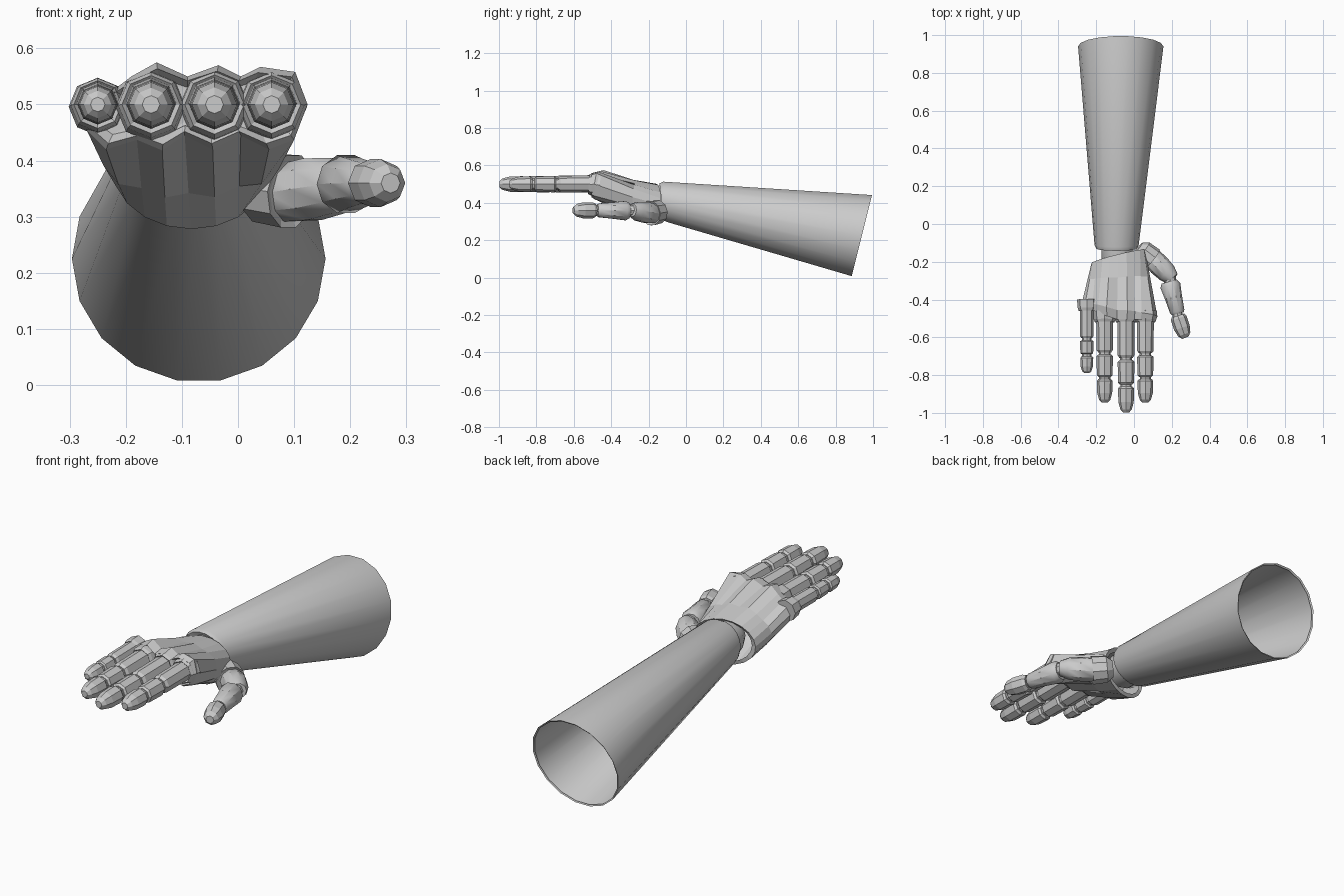
import bpy, bmesh, math
from mathutils import Vector

if "Cube" in bpy.data.objects:
    bpy.data.objects.remove(bpy.data.objects["Cube"])


def loft(name, rings, start=True, end=True, smooth=None):
    """Skin a list of equal-length point rings, with optional end caps."""
    bm = bmesh.new()
    vs = [[bm.verts.new(p) for p in r] for r in rings]
    n = len(rings[0])
    for a, b in zip(vs, vs[1:]):
        for i in range(n):
            j = (i + 1) % n
            bm.faces.new((a[i], a[j], b[j], b[i]))
    caps = []
    if start:
        caps.append(bm.faces.new(vs[0][::-1]))
    if end:
        caps.append(bm.faces.new(vs[-1]))
    if caps:
        bmesh.ops.triangulate(bm, faces=caps)
    bmesh.ops.recalc_face_normals(bm, faces=bm.faces[:])
    me = bpy.data.meshes.new(name)
    bm.to_mesh(me)
    bm.free()
    ob = bpy.data.objects.new(name, me)
    bpy.context.collection.objects.link(ob)
    if smooth:
        bpy.ops.object.select_all(action='DESELECT')
        ob.select_set(True)
        bpy.context.view_layer.objects.active = ob
        bpy.ops.object.shade_smooth_by_angle(angle=math.radians(smooth))
    return ob


def oval(center, rx, up, n):
    c, u = Vector(center), Vector(up)
    return [c + Vector((rx, 0, 0)) * math.cos(t) + u * math.sin(t)
            for t in (2 * math.pi * i / n for i in range(n))]


def tube(name, a, b, stations, n=8, caps=True, smooth=None):
    """Round rod from a to b; stations are (fraction, radius)."""
    a, b = Vector(a), Vector(b)
    q = (b - a).to_track_quat('Z', 'Y')
    rings = []
    for f, r in stations:
        c = a.lerp(b, f)
        rings.append([c + q @ Vector((r * math.cos(t), r * math.sin(t), 0))
                      for t in (2 * math.pi * i / n for i in range(n))])
    return loft(name, rings, caps, caps, smooth)


# forearm: wide open sleeve, rolled in at the wrist
loft("forearm", [
    oval((-0.07, 0.935, 0.225), 0.219, (0, 0.053, 0.213), 18),
    oval((-0.07, 0.94, 0.225), 0.226, (0, 0.055, 0.22), 18),
    oval((-0.092, -0.11, 0.405), 0.117, (0, -0.012, 0.11), 18),
    oval((-0.092, -0.13, 0.405), 0.108, (0, -0.012, 0.101), 18),
    oval((-0.092, -0.125, 0.405), 0.088, (0, -0.01, 0.085), 18),
], start=False, end=False, smooth=30)

# wrist joint
tube("wrist", (-0.088, -0.08, 0.405), (-0.088, -0.24, 0.41),
     [(0, 0.085), (0.7, 0.085), (1, 0.06)], 16, smooth=30)

# palm: oval cuff lofted to a scalloped knuckle outline
knuckles = [(0.124, 0.50), (0.102, 0.558), (0.04, 0.567), (0.005, 0.55),
            (-0.035, 0.57), (-0.09, 0.55), (-0.145, 0.575), (-0.19, 0.55),
            (-0.22, 0.527), (-0.258, 0.52), (-0.277, 0.49), (-0.27, 0.455),
            (-0.235, 0.42), (-0.18, 0.437), (-0.135, 0.418), (-0.095, 0.445),
            (-0.045, 0.42), (0.005, 0.445), (0.055, 0.42), (0.10, 0.437)]


def front_y(x):
    return -0.49 + 0.07 * max(0.0, (-0.1 - x) / 0.18)


front, peak, cuff, cuff_in = [], [], [], []
for i, (x, z) in enumerate(knuckles):
    t = 2 * math.pi * i / len(knuckles)
    c, s = math.cos(t), math.sin(t)
    up = max(0.0, s)
    front.append(Vector((x * 0.97 - 0.003, front_y(x) - 0.015, 0.495 + (z - 0.495) * 0.86)))
    peak.append(Vector((x, front_y(x) + 0.035 * up, z)))
    cuff.append(Vector((-0.083 + 0.142 * c, -0.172 + 0.035 * c + 0.012 * s, 0.39 + 0.112 * s)))
    cuff_in.append(Vector((-0.083 + 0.122 * c, -0.178 + 0.03 * c, 0.39 + 0.095 * s)))
middle = [a.lerp(b, 0.42) + Vector((0, 0, -0.006)) for a, b in zip(cuff, peak)]
recess = [Vector((-0.08 + (p.x + 0.08) * 0.95, p.y + 0.02, 0.495 + (p.z - 0.495) * 0.75))
          for p in front]
loft("palm", [cuff_in, cuff, middle, peak, front, recess], start=False)


def segment(name, a, b, r, r2=None, n=8):
    r2 = r2 or r
    tube(name, a, b, [(0, r * 0.8), (0.07, r), (0.93, r2), (1, r2 * 0.8)], n)


# fingers: x, radius, joint positions along y
fingers = {
    "little": (-0.25, 0.037, (-0.44, -0.61, -0.695, -0.79)),
    "ring": (-0.155, 0.045, (-0.50, -0.685, -0.815, -0.945)),
    "middle": (-0.042, 0.046, (-0.50, -0.715, -0.855, -0.998)),
    "index": (0.06, 0.045, (-0.50, -0.69, -0.815, -0.945)),
}
for name, (x, r, (y0, y1, y2, y3)) in fingers.items():
    g, z = 0.006, 0.50
    # knuckle collar
    tube(name + "_knuckle", (x, y0 + 0.04, z - 0.004), (x, y0 - 0.02, z),
         [(0, r * 1.4), (0.75, r * 1.3), (1, r * 1.15), (0.8, r * 0.9)], 8)
    # pin running through the joints
    tube(name + "_joint_pin", (x, y0 + 0.04, z), (x, y2 - 0.03, z), [(0, r * 0.7), (1, r * 0.65)])
    segment(name + "_lower", (x, y0, z + 0.002), (x, y1 + g, z), r, r * 0.97)
    segment(name + "_middle", (x, y1 - g, z), (x, y2 + g, z), r * 0.97, r * 0.92)
    # rounded fingertip
    tube(name + "_tip", (x, y2 - g, z), (x, y3, z),
         [(0, r * 0.75), (0.08, r * 0.93), (0.6, r * 0.88), (0.88, r * 0.66), (1, r * 0.35)])

# thumb: socket, base, middle and tip
tube("thumb_socket", (0.02, -0.13, 0.355), (0.095, -0.19, 0.345),
     [(0, 0.04), (0.3, 0.064), (1, 0.068), (0.95, 0.055)], 10)
tube("thumb_base", (0.06, -0.145, 0.338), (0.205, -0.29, 0.36),
     [(0, 0.04), (0.2, 0.054), (0.5, 0.058), (0.8, 0.052), (1, 0.036)], 10, smooth=35)
tube("thumb_joint_pin", (0.185, -0.27, 0.36), (0.236, -0.51, 0.36), [(0, 0.034), (1, 0.026)])
tube("thumb_middle", (0.187, -0.305, 0.358), (0.232, -0.475, 0.36),
     [(0, 0.042), (0.12, 0.054), (0.5, 0.046), (0.93, 0.039), (1, 0.032)], 10, smooth=35)
tube("thumb_tip", (0.232, -0.485, 0.36), (0.272, -0.602, 0.36),
     [(0, 0.036), (0.12, 0.043), (0.55, 0.043), (0.85, 0.034), (1, 0.018)], 8)
